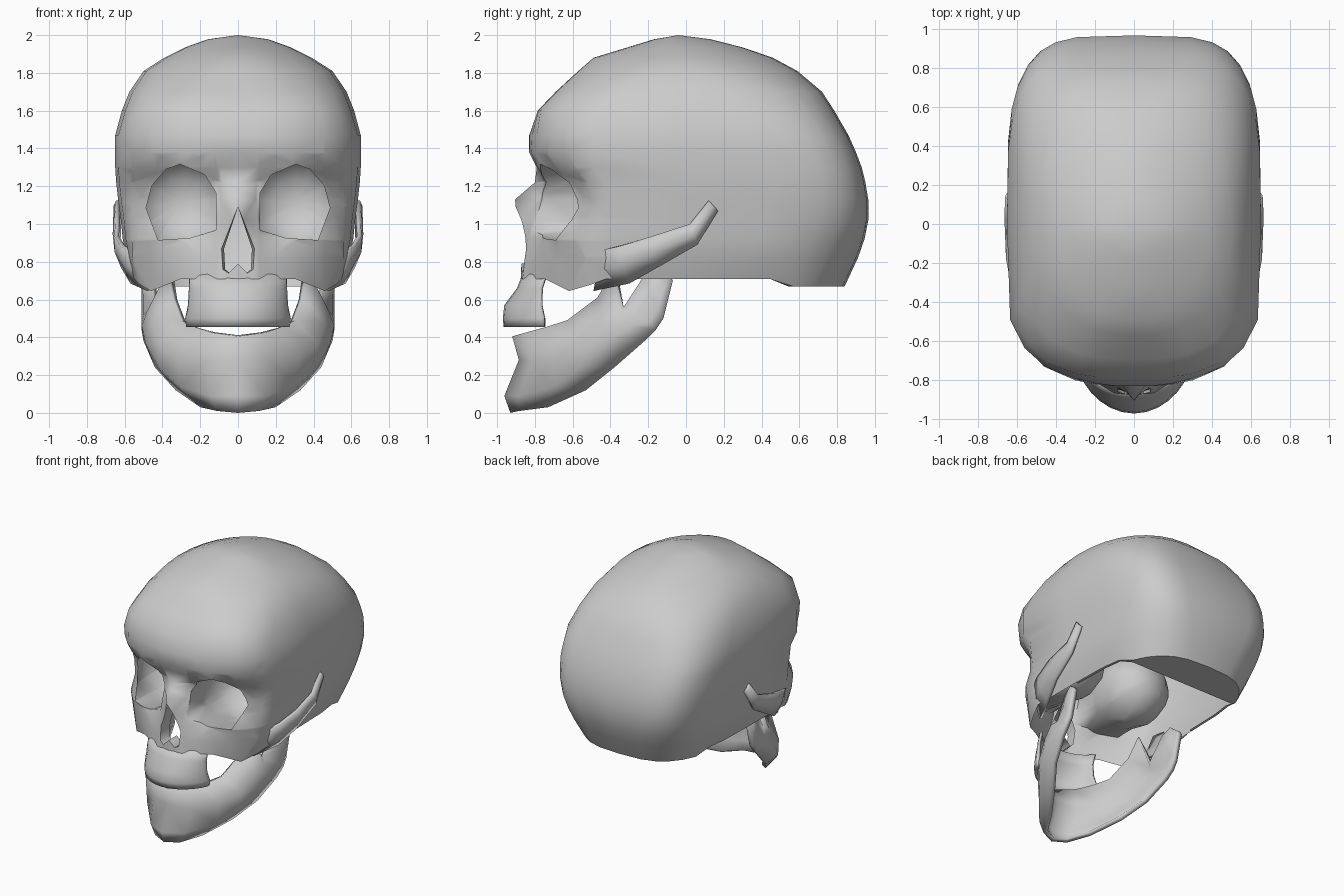
import bpy, bmesh, math
from mathutils import Vector

if "Cube" in bpy.data.objects:
    bpy.data.objects.remove(bpy.data.objects["Cube"])


def grid(bm, rows):
    """Quad sheet through rows of points."""
    vs = [[bm.verts.new(p) for p in r] for r in rows]
    for a, b in zip(vs, vs[1:]):
        for i in range(len(a) - 1):
            bm.faces.new((a[i], a[i + 1], b[i + 1], b[i]))
    return vs


def finish(bm, name, centre, thick=0.0):
    """Orient outward, mirror across x, optionally thicken, smooth."""
    bmesh.ops.remove_doubles(bm, verts=bm.verts, dist=0.0005)
    bmesh.ops.recalc_face_normals(bm, faces=bm.faces)
    bm.normal_update()
    c = Vector(centre)
    if sum(f.normal.dot(f.calc_center_median() - c) * f.calc_area() for f in bm.faces) < 0:
        bmesh.ops.reverse_faces(bm, faces=bm.faces)
    me = bpy.data.meshes.new(name)
    bm.to_mesh(me)
    bm.free()
    ob = bpy.data.objects.new(name, me)
    bpy.context.collection.objects.link(ob)
    bpy.ops.object.select_all(action='DESELECT')
    ob.select_set(True)
    bpy.context.view_layer.objects.active = ob
    bpy.ops.object.shade_smooth_by_angle(angle=math.radians(58))
    m = ob.modifiers.new("mirror", 'MIRROR')
    m.use_clip = True
    m.merge_threshold = 0.002
    if thick:
        s = ob.modifiers.new("thickness", 'SOLIDIFY')
        s.thickness = thick
        s.offset = -1
    return ob


def inside(poly, x, z, eps=0.0):
    for (ax, az), (bx, bz) in zip(poly, poly[1:] + poly[:1]):
        l = math.hypot(bx - ax, bz - az)
        if ((bx - ax) * (z - az) - (bz - az) * (x - ax)) / l < -eps:
            return False
    return True


def cut_hole(bm, poly):
    """Cut a convex x-z outline out of the face, return its rim edges."""
    for (ax, az), (bx, bz) in zip(poly, poly[1:] + poly[:1]):
        if ax == 0 and bx == 0:
            continue
        fs = []
        for f in bm.faces:
            c = f.calc_center_median()
            if c.y < -0.45 and c.z < 1.385:
                fs.append(f)
        geom = set(fs)
        for f in fs:
            geom.update(f.edges)
            geom.update(f.verts)
        bmesh.ops.bisect_plane(bm, geom=list(geom), dist=1e-5, plane_co=(ax, 0, az),
                               plane_no=(bz - az, 0, ax - bx))
    doomed = []
    for f in bm.faces:
        c = f.calc_center_median()
        if c.y < -0.45 and inside(poly, c.x, c.z):
            doomed.append(f)
    bmesh.ops.delete(bm, geom=doomed, context='FACES')
    return [e for e in bm.edges if e.is_boundary
            and all(v.co.y < -0.4 and inside(poly, v.co.x, v.co.z, 0.003) for v in e.verts)
            and max(v.co.x for v in e.verts) > 1e-4]


def push(bm, edges, move):
    """Extrude rim edges and reposition the new vertices."""
    new = bmesh.ops.extrude_edge_only(bm, edges=edges)['geom']
    verts = {v for v in new if isinstance(v, bmesh.types.BMVert)}
    for v in verts:
        v.co = move(v.co)
    return [e for e in new if isinstance(e, bmesh.types.BMEdge) and set(e.verts) <= verts]


# Cranium and face: horizontal half rings from crown to base
def back_half(w, yc, yb, n, steps=8):
    pts = []
    for k in range(steps + 1):
        t = math.pi / 2 * k / steps
        x = 0.0 if k == steps else w * math.cos(t) ** (2 / n)
        pts.append((x, yc + (yb - yc) * math.sin(t) ** (2 / n)))
    return pts


rows = [[(0, -0.04, 2.0)] * 16]
vault = [  # z, half width, front, back, squareness
    (1.978, .16, -.17, .13, 1.8), (1.935, .28, -.31, .30, 1.8), (1.88, .39, -.49, .46, 1.95),
    (1.81, .50, -.57, .59, 2.3), (1.70, .575, -.69, .72, 3.0), (1.60, .615, -.785, .785, 3.5)]
for z, w, yf, yb, n in vault:
    front = [(w * f, -.04 + (yf + .04) * (1 - f ** n) ** (1 / n))
             for f in (0, .15, .31, .47, .71, .87, .97)]
    rows.append([(x, y, z) for x, y in front + back_half(w, -.04, yb, n)])
face = [  # z, half width, back, back squareness, then depth at each column
    (1.47, .65, .86, 3.9, -.83, -.828, -.815, -.79, -.725, -.635),
    (1.38, .65, .90, 4.1, -.83, -.83, -.82, -.80, -.73, -.625),
    (1.30, .65, .93, 4.2, -.79, -.79, -.785, -.765, -.68, -.59),
    (1.22, .645, .95, 4.2, -.80, -.75, -.73, -.71, -.61, -.53),
    (1.13, .635, .965, 4.2, -.905, -.77, -.72, -.70, -.59, -.50),
    (1.02, .62, .965, 4.0, -.895, -.81, -.725, -.71, -.61, -.50),
    (.92, .61, .945, 3.6, -.88, -.835, -.77, -.75, -.67, -.55),
    (.82, .59, .91, 3.3, -.87, -.85, -.80, -.76, -.65, -.53),
    (.71, .545, .84, 3.0, -.875, -.865, -.81, -.75, -.62, -.50)]
for z, w, yb, n, *depth in face:
    cols = list(zip((0, .1, .2, .3, .46, .52 if z < .8 else .56), depth))
    cols.append((max(w * .975, .55), -.49 if z > 1.25 else -.42))
    rows.append([(x, y, z) for x, y in cols + back_half(w, 0, yb, n)])
# cheekbones dip below the base, the back of the head drops a little
rows[-1] = [(x, y, (.645 if x < .5 else .68) if .4 < x and y < -.45 else (.67 if y > .5 else z))
            for x, y, z in rows[-1]]
# rim turned under, closing the floor at the back of the head
floor = [(x * .96, min(y, .54), z) for x, y, z in rows[-1][7:]]

bm = bmesh.new()
vs = grid(bm, rows)
low = [bm.verts.new(p) for p in floor]
for i in range(len(low) - 1):
    bm.faces.new((vs[-1][7 + i], vs[-1][8 + i], low[i + 1], low[i]))
bmesh.ops.remove_doubles(bm, verts=bm.verts, dist=0.0005)

# Eye sockets: cut outline, then deep ball-shaped cups
orbit = [(.487, 1.085), (.455, 1.206), (.38, 1.29), (.307, 1.317), (.175, 1.26),
         (.116, 1.164), (.116, .968), (.254, .926), (.423, .915)]
rim = cut_hole(bm, orbit)
for r, y, blend in ((.235, -.50, .85), (.265, -.38, 1), (.22, -.23, 1), (.12, -.14, 1), (0, -.12, 1)):
    def cup(co, r=r, y=y, b=blend):
        d = Vector((co.x - .30, 0, co.z - 1.115)).normalized() * r
        return Vector((.30 + d.x, co.y + (y - co.y) * b, 1.115 + d.z))
    rim = push(bm, rim, cup)

# Nose opening with a short passage
nose = [(0, 1.09), (0, .79), (.05, .74), (.08, .76), (.087, .87)]
rim = cut_hole(bm, nose)
push(bm, rim, lambda co: Vector((co.x * .85, co.y + .10, co.z)))
finish(bm, "cranium_and_face", (0, 0, 1.2))

# Upper jaw: pointed curved band under the nose
bm = bmesh.new()
rows = []
for z, yf, w, yb in ((.735, -.865, .26, -.74), (.66, -.895, .26, -.765), (.57, -.962, .265, -.765),
                     (.50, -.97, .28, -.75), (.455, -.965, .275, -.75)):
    rows.append([(w * math.sin(t), yb + (yf - yb) * max(math.cos(t), 0) ** 1.4, z)
                 for t in [math.pi / 2 * k / 7 for k in range(8)]])
grid(bm, rows)
finish(bm, "upper_jaw", (0, -.6, .6), 0.02)

# Cheek arches: blade from cheekbone to temple
bm = bmesh.new()
rows = []
for a, b in (((.57, -.45, .86), (.48, -.49, .645)), ((.62, -.36, .88), (.57, -.30, .685)),
             ((.655, -.18, .935), (.62, -.15, .77)), ((.65, .02, 1.0), (.645, .06, .89)),
             ((.645, .12, 1.125), (.64, .17, 1.07))):
    mid = (Vector(a) + Vector(b)) / 2 + Vector((.016, 0, 0))
    rows.append([a, mid, b])
grid(bm, rows)
finish(bm, "cheek_arch", (0, -.1, .85), 0.025)

# Lower jaw: stations from chin to hinge, each top edge to bottom edge
stations = [
    ((0, -.92, .405), (0, -.885, .28), (0, -.962, .09), (0, -.93, 0)),
    ((.14, -.85, .425), (.17, -.82, .27), (.15, -.885, .09), (.11, -.885, .01)),
    ((.23, -.74, .455), (.32, -.70, .29), (.31, -.70, .14), (.20, -.73, .03)),
    ((.30, -.63, .49), (.42, -.57, .36), (.42, -.56, .24), (.33, -.53, .12)),
    ((.345, -.47, .61), (.46, -.45, .48), (.49, -.43, .37), (.44, -.38, .24)),
    ((.37, -.38, .76), (.48, -.36, .54), (.51, -.30, .46), (.50, -.22, .38)),
    ((.45, -.33, .56), (.50, -.27, .52), (.51, -.20, .48), (.51, -.16, .44)),
    ((.47, -.22, .73), (.50, -.19, .63), (.51, -.15, .56), (.51, -.12, .50)),
    ((.48, -.14, .77), (.50, -.12, .75), (.51, -.09, .73), (.51, -.07, .70))]
bm = bmesh.new()
grid(bm, stations)
finish(bm, "lower_jaw", (0, -.3, .4), 0.035)
